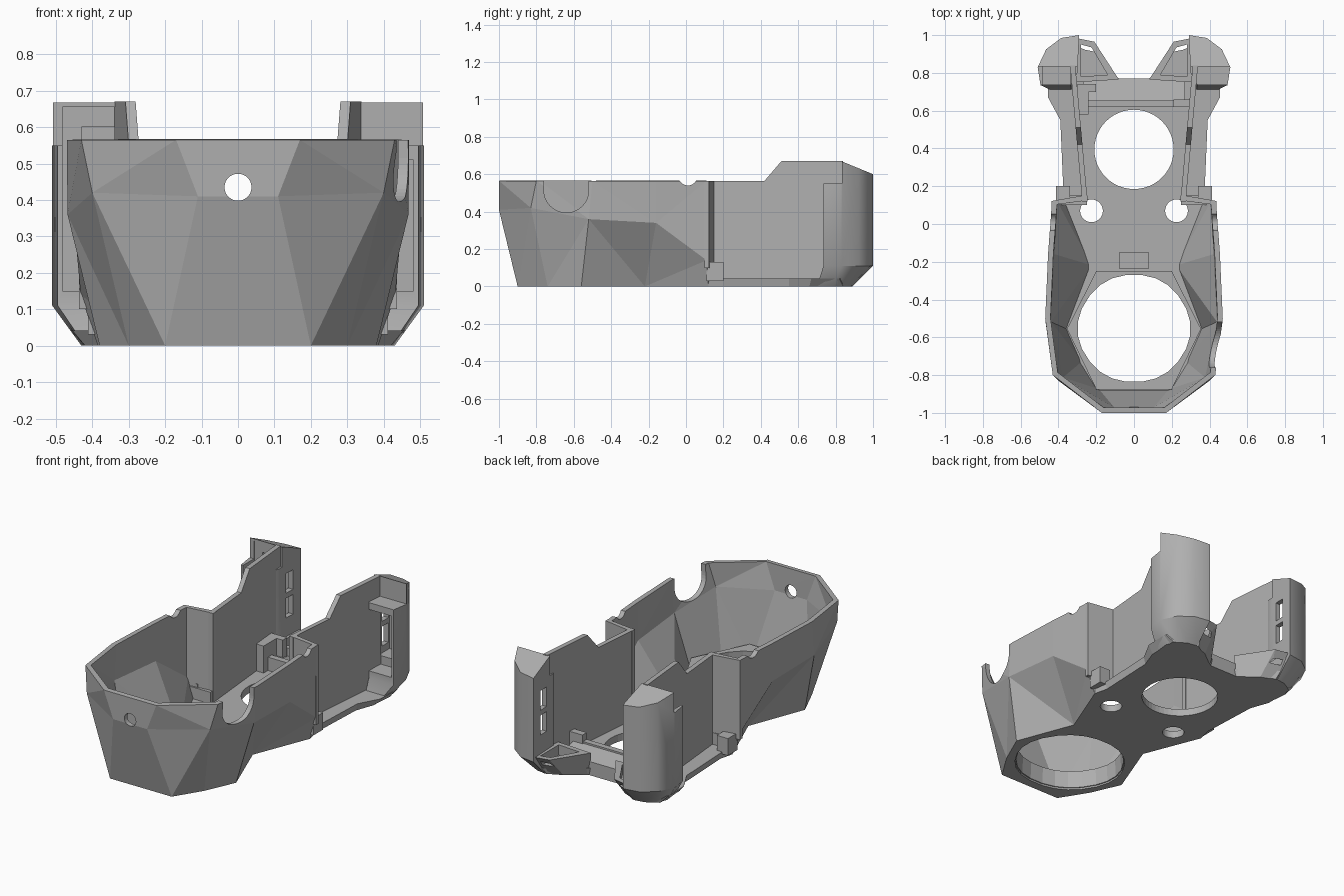
import bpy, bmesh
from math import radians
from mathutils import Matrix, Vector

cube = bpy.data.objects.get("Cube")
if cube:
    bpy.data.objects.remove(cube)

grey = bpy.data.materials.new("plain_grey")
grey.use_nodes = True
grey.diffuse_color = (0.43, 0.43, 0.43, 1)
grey.node_tree.nodes["Principled BSDF"].inputs["Base Color"].default_value = grey.diffuse_color


def finish(name, bm, recalc=True):
    if recalc:
        bmesh.ops.recalc_face_normals(bm, faces=bm.faces)
    mesh = bpy.data.meshes.new(name)
    bm.to_mesh(mesh)
    bm.free()
    mesh.materials.append(grey)
    obj = bpy.data.objects.new(name, mesh)
    bpy.context.collection.objects.link(obj)
    return obj


def loft(name, rings, caps=True, closed=True):
    """Skin a stack of rings that have equal point counts."""
    bm = bmesh.new()
    rows = [[bm.verts.new(p) for p in ring] for ring in rings]
    n = len(rows[0])
    for low, high in zip(rows, rows[1:]):
        for i in range(n if closed else n - 1):
            j = (i + 1) % n
            bm.faces.new((low[j], low[i], high[i], high[j]))
    if caps:
        bm.faces.new(rows[0])
        bm.faces.new(rows[-1])
    return finish(name, bm, closed)


def at(outline, z):
    return [(x, y, z) for x, y in outline]


def both(half):
    """Complete a right-hand outline with its mirror image."""
    return half + [(-p[0], *p[1:]) for p in reversed(half)]


def box(name, x, y, z):
    corners = [(x[0], y[0]), (x[1], y[0]), (x[1], y[1]), (x[0], y[1])]
    return loft(name, [at(corners, z[0]), at(corners, z[1])])


def cylinder(name, centre, radius, depth, axis="Z"):
    bm = bmesh.new()
    turn = {"X": Matrix.Rotation(radians(90), 4, "Y"),
            "Y": Matrix.Rotation(radians(90), 4, "X"), "Z": Matrix()}[axis]
    bmesh.ops.create_cone(bm, cap_ends=True, segments=48, radius1=radius, radius2=radius,
                          depth=depth, matrix=Matrix.Translation(Vector(centre)) @ turn)
    return finish(name, bm)


def apply(obj, mod):
    bpy.context.view_layer.objects.active = obj
    bpy.ops.object.modifier_apply(modifier=mod.name)


def cut(obj, *cutters):
    for cutter in cutters:
        mod = obj.modifiers.new("cut", "BOOLEAN")
        mod.operation, mod.solver, mod.object = "DIFFERENCE", "EXACT", cutter
        apply(obj, mod)
        bpy.data.objects.remove(cutter)


def rounded(points, times=2):
    """Round an outline by cutting its corners repeatedly."""
    for _ in range(times):
        out = []
        for a, b in zip(points, points[1:] + points[:1]):
            a, b = Vector(a), Vector(b)
            out += [tuple(a.lerp(b, 0.25)), tuple(a.lerp(b, 0.75))]
        points = out
    return points


# Faceted front tub, listed rear to front on one side
rim = [(.435, .11, .565), (.455, -.16, .565), (.47, -.5, .565), (.43, -.8, .565), (.17, -1, .565)]
waist = [(.432, .11, .14), (.45, -.16, .34), (.468, -.52, .36), (.40, -.83, .42), (.11, -1, .41)]
foot = [(.385, .12, 0), (.25, -.22, 0), (.38, -.56, 0), (.30, -.74, 0), (.2, -.9, 0)]
tub = loft("front_tub", [both(foot), both(waist), both(rim)], caps=False, closed=False)
bm = bmesh.new()
bm.from_mesh(tub.data)
bmesh.ops.triangulate(bm, faces=bm.faces, quad_method="SHORT_EDGE")
bm.to_mesh(tub.data)
bm.free()
shell = tub.modifiers.new("thickness", "SOLIDIFY")
shell.thickness, shell.offset, shell.use_even_offset = 0.028, -1, True
apply(tub, shell)
cut(tub,
    cylinder("notch_cutter", (.45, -.64, .515), .12, .3, "X"),
    box("notch_top_cutter", (.3, .6), (-.76, -.52), (.515, .7)),
    cylinder("rim_notch_cutter", (0, .01, .59), .05, 1.4, "X"),
    cylinder("front_hole_cutter", (0, -1, .435), .037, .3, "Y"))

# Floor plate with its openings
floor_low = [(.2, -.9), (.3, -.74), (.38, -.56), (.25, -.22), (.385, .12), (.365, .2),
             (.38, .55), (.42, .66), (.42, .84), (.28, .89), (.09, .77)]
floor_high = floor_low[:5] + [(.375, .2), (.39, .55), (.455, .67), (.46, .82), (.29, .92), (.08, .77)]
floor = loft("floor_plate", [at(both(floor_low), 0), at(both(floor_high), .042)])
hole = rounded(both([(.165, -.275), (.335, -.555), (.165, -.83)]))
wide_hole = [(x * 1.06, (y + .555) * 1.06 - .555) for x, y in hole]
cut(floor,
    loft("front_opening_cutter", [at(wide_hole, -.1), at(wide_hole, .2)]),
    cylinder("round_opening_cutter", (0, .395, 0), .21, .4),
    *[cylinder("screw_cutter", (s * .225, .07, 0), .06, .4) for s in (1, -1)])

# Raised collar around the front opening
collar = loft("opening_collar", [at(both([(.2, -.25), (.355, -.555), (.2, -.875)]), z) for z in (.01, .11)])
cut(collar, loft("collar_cutter", [at(wide_hole, -.1), at(hole, .2)]))

# Floor fittings
box("front_bracket", (-.08, .08), (-.235, -.15), (.03, .10))
box("cross_bar", (-.26, .26), (.62, .655), (.03, .12))
loft("rear_ramp", [[(x, .655, .03), (x, .77, .03), (x, .77, .08), (x, .655, .11)] for x in (-.27, .27)])
box("right_floor_block", (-.3, -.2), (.7, .74), (.03, .2))
box("right_floor_post", (-.3, -.24), (.58, .74), (.03, .2))
box("left_floor_block", (.21, .3), (.62, .66), (.03, .16))

wall_side = [(.12, .03), (.84, .03), (.84, .67), (.51, .67), (.42, .565), (.12, .565)]
pod_foot = [(.3, .78), (.33, .70), (.42, .70), (.43, .79), (.40, .85), (.35, .88), (.29, .89)]
pod_outline = [(.3, .8), (.335, .735), (.495, .735), (.51, .83), (.465, .925), (.385, .985), (.29, 1)]
wedge_low = [(.09, .765), (.31, .75), (.3, .89), (.2, .85)]
wedge_high = [(.08, .765), (.31, .75), (.31, .985), (.21, .965)]

for s, side in ((1, "left"), (-1, "right")):
    def flip(outline):
        return [(s * x, y) for x, y in outline]

    def sbox(name, x, y, z):
        return box(f"{side}_{name}", sorted((s * x[0], s * x[1])), y, z)

    # Rear side wall with a raised back half
    loft(f"{side}_rear_wall", [[(s * (.26 + .09 * (y - .12) + d), y, z) for y, z in wall_side]
                               for d in (-.014, .014)])
    # Step joining the tub to the narrower rear wall
    joint = flip([(.436, .1), (.436, .122), (.275, .15), (.246, .15), (.246, .125)])
    loft(f"{side}_wall_step", [at(joint, .1), at(joint, .565)])
    sbox("step_base", (.25, .385), (.1, .15), (.03, .11))
    sbox("side_tab", (.34, .412), (.11, .2), (.03, .13))
    cylinder(f"{side}_floor_disc", (s * .18, -.045, .042), .055, .01)

    # Curved rear pod, hollow towards the front
    roof = [(x, y, .67 - .41 * (y - .83)) for x, y in flip(pod_outline)]
    pod = loft(f"{side}_rear_pod", [at(flip(pod_foot), 0), at(flip(pod_outline), .11), roof])
    cut(pod,
        sbox("shoulder_cutter", (.2, .6), (.6, .835), (.55, .8)),
        sbox("pocket_cutter", (.335, .482), (.7, .84), (.15, .655 if s < 0 else .51)),
        sbox("deep_pocket_cutter", (.325, .43), (.8, .94), (.2, .6 if s < 0 else .51)),
        sbox("low_slot_cutter", (.2, .36), (.87, .93), (.24, .355)),
        sbox("high_slot_cutter", (.2, .36), (.87, .93), (.385, .5)))
    bpy.ops.object.select_all(action="DESELECT")
    pod.select_set(True)
    bpy.context.view_layer.objects.active = pod
    bpy.ops.object.shade_smooth_by_angle(angle=radians(36))

    # Low wedge on the inner side of the pod, with a shallow tray in it
    wedge = loft(f"{side}_inner_wedge", [at(flip(wedge_low), 0), at(flip(wedge_high), .13)])
    tray = flip([(.14, .79), (.28, .78), (.28, .95), (.225, .935)])
    cut(wedge, loft("tray_cutter", [at(tray, .07), at(tray, .3)]))
